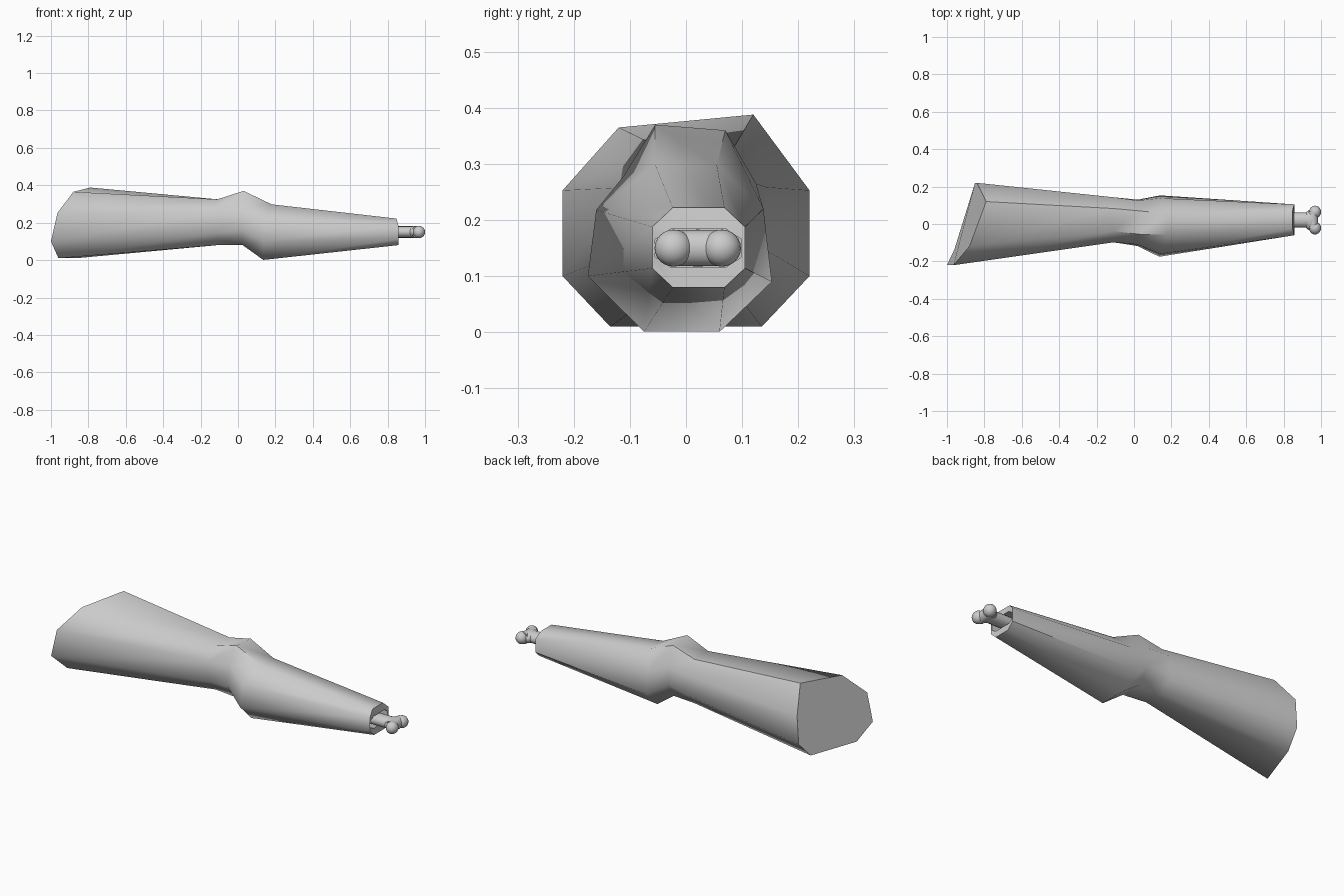
import bpy, bmesh, math
from mathutils import Matrix

if "Cube" in bpy.data.objects:
    bpy.data.objects.remove(bpy.data.objects["Cube"])


def octagon(x, y0, y1, z0, z1, ky=0.25, kz=0.27):
    # chamfered rectangle, same winding as the hand-placed rings
    a, b = y0 + ky * (y1 - y0), y1 - ky * (y1 - y0)
    c, d = z0 + kz * (z1 - z0), z1 - kz * (z1 - z0)
    return [(x, a, z1), (x, b, z1), (x, y1, d), (x, y1, c),
            (x, b, z0), (x, a, z0), (x, y0, c), (x, y0, d)]


def finish(name, bm, angle):
    bmesh.ops.recalc_face_normals(bm, faces=bm.faces)
    me = bpy.data.meshes.new(name)
    bm.to_mesh(me)
    bm.free()
    ob = bpy.data.objects.new(name, me)
    bpy.context.collection.objects.link(ob)
    bpy.ops.object.select_all(action='DESELECT')
    ob.select_set(True)
    bpy.context.view_layer.objects.active = ob
    bpy.ops.object.shade_smooth_by_angle(angle=math.radians(angle))
    return ob


# slanted thigh cut
thigh = [(-0.88, -0.12, 0.365), (-0.79, 0.12, 0.388), (-0.84, 0.22, 0.253), (-0.85, 0.22, 0.10),
         (-0.865, 0.135, 0.01), (-0.96, -0.135, 0.01), (-1.0, -0.22, 0.10), (-0.965, -0.22, 0.253)]
# narrowing above the knee
upper = octagon(-0.11, -0.098, 0.143, 0.08, 0.325)
# knee peak
knee = [(0.03, -0.055, 0.37), (0.03, 0.07, 0.36), (0.02, 0.125, 0.265), (0.02, 0.13, 0.17),
        (0.025, 0.07, 0.08), (0.025, -0.055, 0.08), (0.02, -0.118, 0.16), (0.02, -0.11, 0.28)]
# calf bulge
calf = [(0.18, -0.055, 0.298), (0.18, 0.055, 0.298), (0.14, 0.138, 0.22), (0.14, 0.153, 0.09),
        (0.135, 0.06, 0.001), (0.135, -0.075, 0.001), (0.135, -0.175, 0.10), (0.14, -0.16, 0.218)]
# ankle rim, then the recessed socket
ankle = octagon(0.857, -0.06, 0.105, 0.08, 0.222, 0.22, 0.24)
ankle = [(x - 0.01 if z > 0.2 else x, y, z) for x, y, z in ankle]
socket = octagon(0.855, -0.055, 0.099, 0.116, 0.184, 0.18, 0.27)
socket_floor = [(0.80, y, z) for x, y, z in socket]

bm = bmesh.new()
rings = [[bm.verts.new(p) for p in r]
         for r in (thigh, upper, knee, calf, ankle, socket, socket_floor)]
for r, s in zip(rings, rings[1:]):
    for i in range(8):
        j = (i + 1) % 8
        bm.faces.new((r[i], r[j], s[j], s[i]))
bm.faces.new(rings[0])
bm.faces.new(rings[-1])
finish("leg_meat", bm, 50)

# bone shaft
CY, CZ = 0.021, 0.15
bm = bmesh.new()
bmesh.ops.create_cone(bm, cap_ends=True, segments=16, radius1=1, radius2=1, depth=1,
                      matrix=Matrix.Translation((0.87, CY, CZ)) @ Matrix.Diagonal((0.16, 0.04, 0.031, 1))
                      @ Matrix.Rotation(math.pi / 2, 4, 'Y'))
finish("bone_shaft", bm, 60)

# bone end: two knobs, a bridge and a flare
bm = bmesh.new()
for y, x, sx, sy, sz in ((-0.043, 0.968, 0.032, 0.034, 0.033), (0.043, 0.968, 0.032, 0.034, 0.033),
                         (0.0, 0.945, 0.038, 0.055, 0.033)):
    bmesh.ops.create_uvsphere(bm, u_segments=20, v_segments=12, radius=1,
                              matrix=Matrix.Translation((x, CY + y, CZ)) @ Matrix.Diagonal((sx, sy, sz, 1)))
bmesh.ops.create_cone(bm, cap_ends=True, segments=20, radius1=1, radius2=1, depth=1,
                      matrix=Matrix.Translation((0.957, CY, CZ)) @ Matrix.Diagonal((0.028, 0.09, 0.032, 1))
                      @ Matrix.Rotation(math.pi / 2, 4, 'X'))
finish("bone_knuckle", bm, 60)
